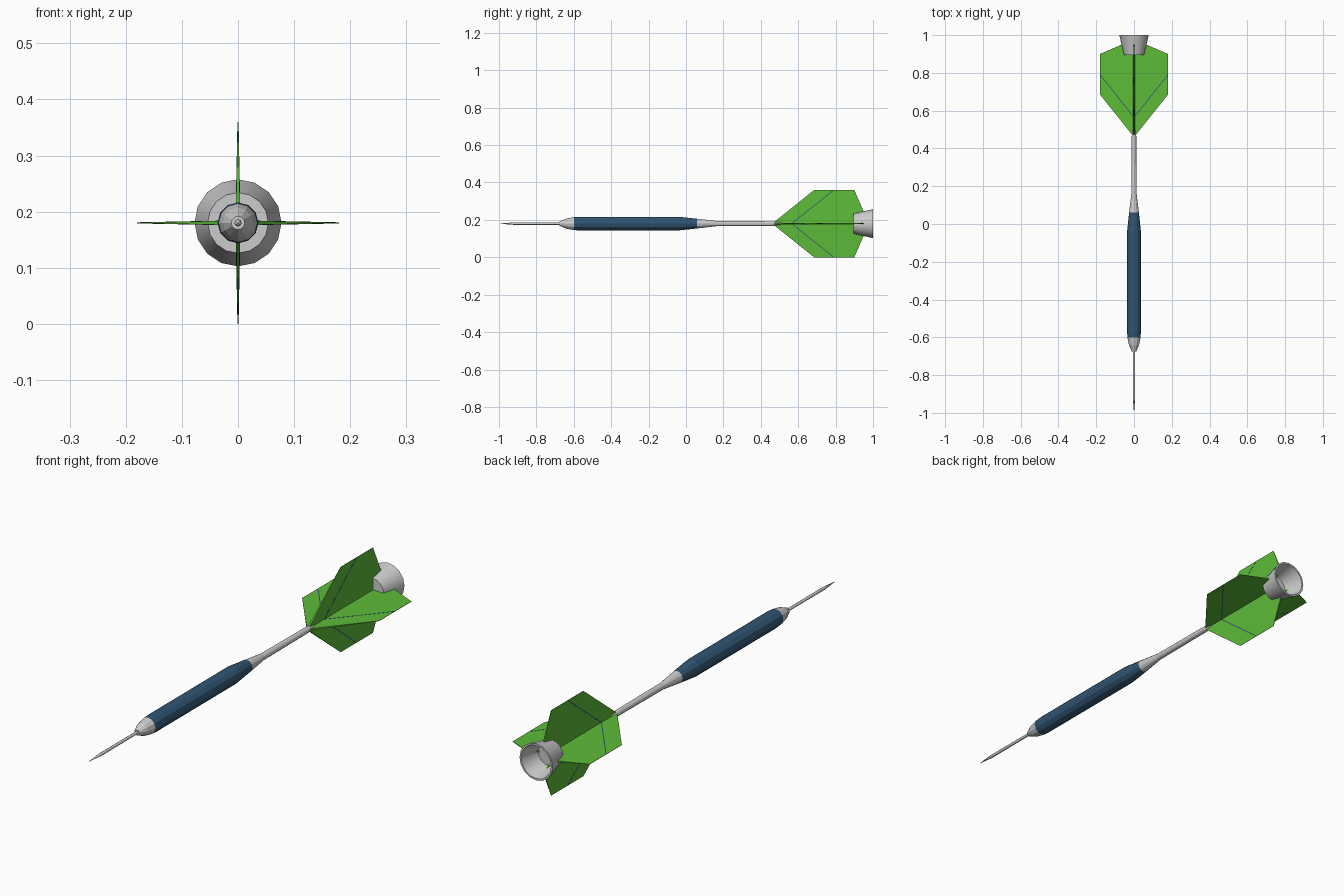
import bpy, bmesh, math
from mathutils import Matrix

if "Cube" in bpy.data.objects:
    bpy.data.objects.remove(bpy.data.objects["Cube"])

AXIS_Z = 0.18


def material(name, rgb):
    m = bpy.data.materials.new(name)
    m.diffuse_color = (*rgb, 1)
    m.use_nodes = True
    m.node_tree.nodes["Principled BSDF"].inputs["Base Color"].default_value = m.diffuse_color
    return m


BLUE = material("blue", (0.03, 0.09, 0.17))
GREEN = material("green", (0.11, 0.50, 0.04))


def finish(name, bm, mat=None, smooth=None):
    bmesh.ops.recalc_face_normals(bm, faces=bm.faces)
    me = bpy.data.meshes.new(name)
    bm.to_mesh(me)
    bm.free()
    ob = bpy.data.objects.new(name, me)
    bpy.context.collection.objects.link(ob)
    ob.location.z = AXIS_Z
    if mat:
        me.materials.append(mat)
    if smooth:
        bpy.ops.object.select_all(action='DESELECT')
        ob.select_set(True)
        bpy.context.view_layer.objects.active = ob
        bpy.ops.object.shade_smooth_by_angle(angle=math.radians(smooth))
    return ob


def lathe(name, profile, sides, mat=None, smooth=None):
    """Turn a (y, radius) profile around the dart's long axis."""
    bm = bmesh.new()
    vs = [bm.verts.new((r, y, 0)) for y, r in profile]
    es = [bm.edges.new(p) for p in zip(vs, vs[1:])]
    bmesh.ops.spin(bm, geom=vs + es, cent=(0, 0, 0), axis=(0, 1, 0),
                   angle=2 * math.pi, steps=sides, use_duplicate=False)
    bmesh.ops.remove_doubles(bm, verts=bm.verts, dist=1e-5)
    return finish(name, bm, mat, smooth)


def half_thickness(r):
    return 0.0042 - 0.0036 * r / 0.18


def blade(name, outline, turn, mat, extra=0.0):
    """Plate from a (y, radius) outline, thinning outwards, turned about the axis."""
    bm = bmesh.new()
    sides = [[bm.verts.new((s * (half_thickness(r) + extra), y, r)) for y, r in outline]
             for s in (1, -1)]
    for side in sides:
        bm.faces.new(side)
    n = len(outline)
    a, b = sides
    for i in range(n):
        j = (i + 1) % n
        bm.faces.new((a[i], a[j], b[j], b[i]))
    bm.transform(Matrix.Rotation(turn, 4, 'Y'))
    return finish(name, bm, mat)


# Point, nose, barrel and shaft
lathe("needle_point", [(-1.0, 0), (-0.92, 0.0065), (-0.66, 0.006), (-0.66, 0)], 8, smooth=50)
lathe("nose_cone", [(-0.675, 0), (-0.675, 0.012), (-0.64, 0.027), (-0.60, 0.0345), (-0.60, 0)], 12)
lathe("barrel", [(-0.60, 0), (-0.60, 0.0345), (-0.57, 0.0365), (-0.04, 0.0365),
                 (0.06, 0.026), (0.06, 0)], 12, BLUE)
lathe("shaft", [(0.06, 0), (0.06, 0.026), (0.16, 0.014), (0.46, 0.0125), (0.57, 0.0)], 12)

# Four flight fins, each with a slanted stripe
fin = [(0.46, 0), (0.685, 0.18), (0.90, 0.18), (0.95, 0.065), (0.91, 0.04), (0.91, 0)]
stripe = [(0.562, 0), (0.787, 0.1797), (0.793, 0.1797), (0.568, 0)]
for i in range(4):
    blade(f"fin_{i + 1}", fin, i * math.pi / 2, GREEN)
    blade(f"fin_stripe_{i + 1}", stripe, i * math.pi / 2, BLUE, 0.0004)

# Flared tail cup, closed at the front
lathe("tail_cup", [(0.895, 0), (0.895, 0.054), (1.0, 0.0775), (1.0, 0.070),
                   (0.915, 0.050), (0.915, 0)], 16, smooth=35)
